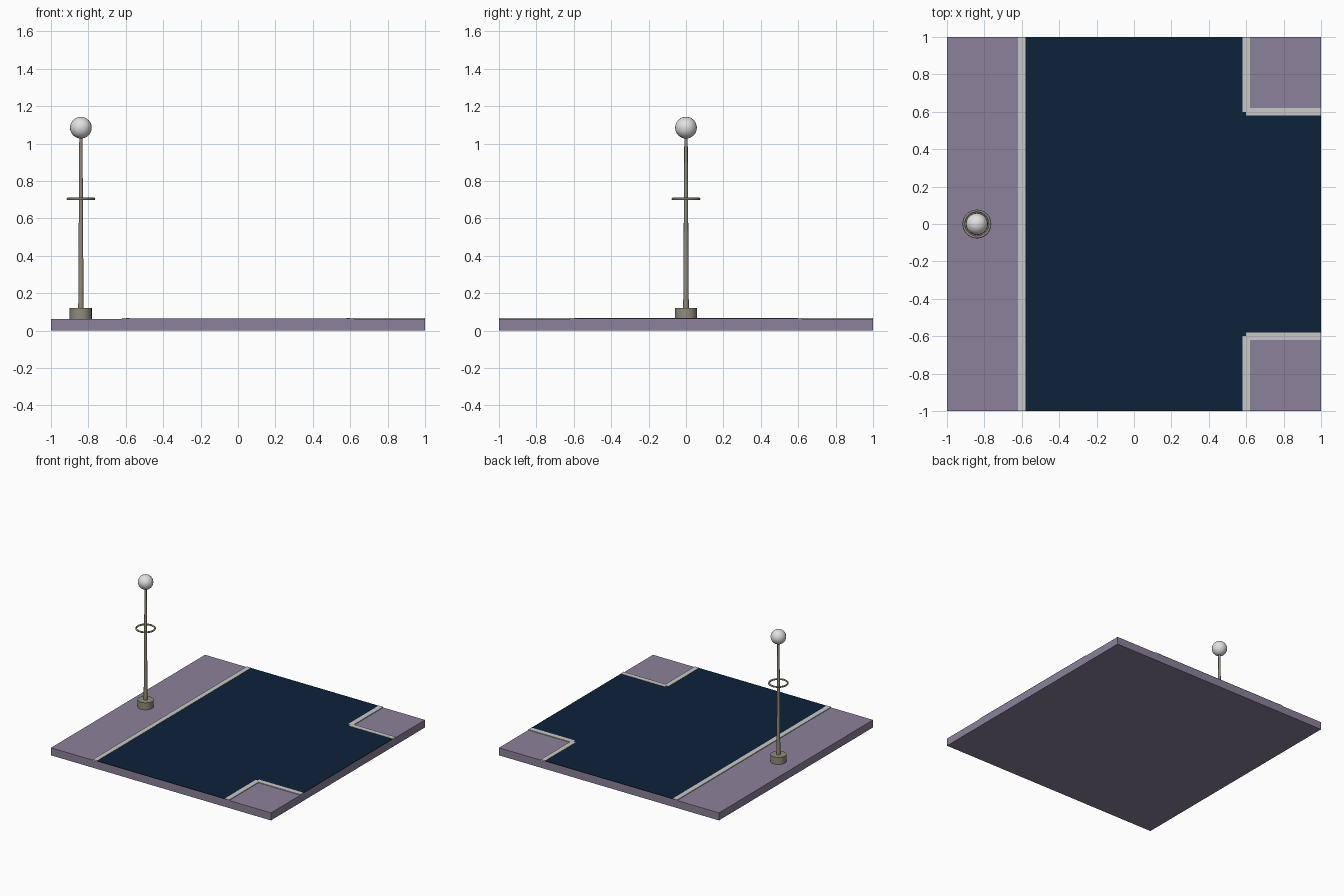
import bpy
import math

cube = bpy.data.objects.get("Cube")
if cube:
    bpy.data.objects.remove(cube, do_unlink=True)


def material(name, rgb):
    mat = bpy.data.materials.new(name)
    mat.use_nodes = True
    colour = (*rgb, 1.0)
    mat.diffuse_color = colour
    mat.node_tree.nodes["Principled BSDF"].inputs["Base Color"].default_value = colour
    return mat


paving = material("mauve paving", (0.26, 0.22, 0.32))
asphalt = material("navy asphalt", (0.004, 0.016, 0.042))
stone = material("pale kerb stone", (0.58, 0.58, 0.57))
metal = material("warm grey metal", (0.28, 0.26, 0.20))
glass = material("white glass", (0.75, 0.75, 0.75))


def finish(name, mat, smooth=False):
    obj = bpy.context.object
    obj.name = obj.data.name = name
    obj.data.materials.append(mat)
    if smooth:
        bpy.ops.object.shade_smooth_by_angle(angle=math.radians(50))
    return obj


def box(name, x, y, z, mat):
    """Box between (low, high) limits on each axis."""
    bpy.ops.mesh.primitive_cube_add(size=1)
    obj = finish(name, mat)
    for v in obj.data.vertices:
        v.co = [lim[0] if c < 0 else lim[1] for c, lim in zip(v.co, (x, y, z))]
    return obj


# Ground and road
TOP = 0.062
EDGE = 0.6
KERB = 0.02
road_z = (TOP, TOP + 0.004)
kerb_z = (TOP, TOP + 0.006)
box("ground_slab", (-1, 1), (-1, 1), (0, TOP), paving)
box("main_road", (-EDGE, EDGE), (-1, 1), road_z, asphalt)
box("side_road", (EDGE, 1), (-EDGE, EDGE), road_z, asphalt)

# Kerbs along the straight side and around both corners
box("long_kerb", (-EDGE - KERB, -EDGE + KERB), (-1, 1), kerb_z, stone)
for side, label in ((-1, "front"), (1, "back")):
    box(label + "_main_kerb", (EDGE - KERB, EDGE + KERB),
        sorted((side * EDGE, side)), kerb_z, stone)
    box(label + "_side_kerb", (EDGE, 1),
        sorted((side * (EDGE - KERB), side * (EDGE + KERB))), kerb_z, stone)

# Street lamp
LAMP_X = -0.84


def lamp_cone(name, r1, r2, low, high, sides):
    bpy.ops.mesh.primitive_cone_add(vertices=sides, radius1=r1, radius2=r2,
                                    depth=high - low,
                                    location=(LAMP_X, 0, (low + high) / 2))
    finish(name, metal, True)


lamp_cone("lamp_base", 0.06, 0.06, TOP - 0.002, 0.12, 16)
lamp_cone("lamp_pole", 0.015, 0.009, 0.12, 1.04, 10)
bpy.ops.mesh.primitive_torus_add(major_radius=0.07, minor_radius=0.007,
                                 major_segments=32, minor_segments=8,
                                 location=(LAMP_X, 0, 0.704))
finish("lamp_ring", metal, True)
bpy.ops.mesh.primitive_uv_sphere_add(segments=24, ring_count=16, radius=0.058,
                                     location=(LAMP_X, 0, 1.085))
finish("lamp_globe", glass, True)
